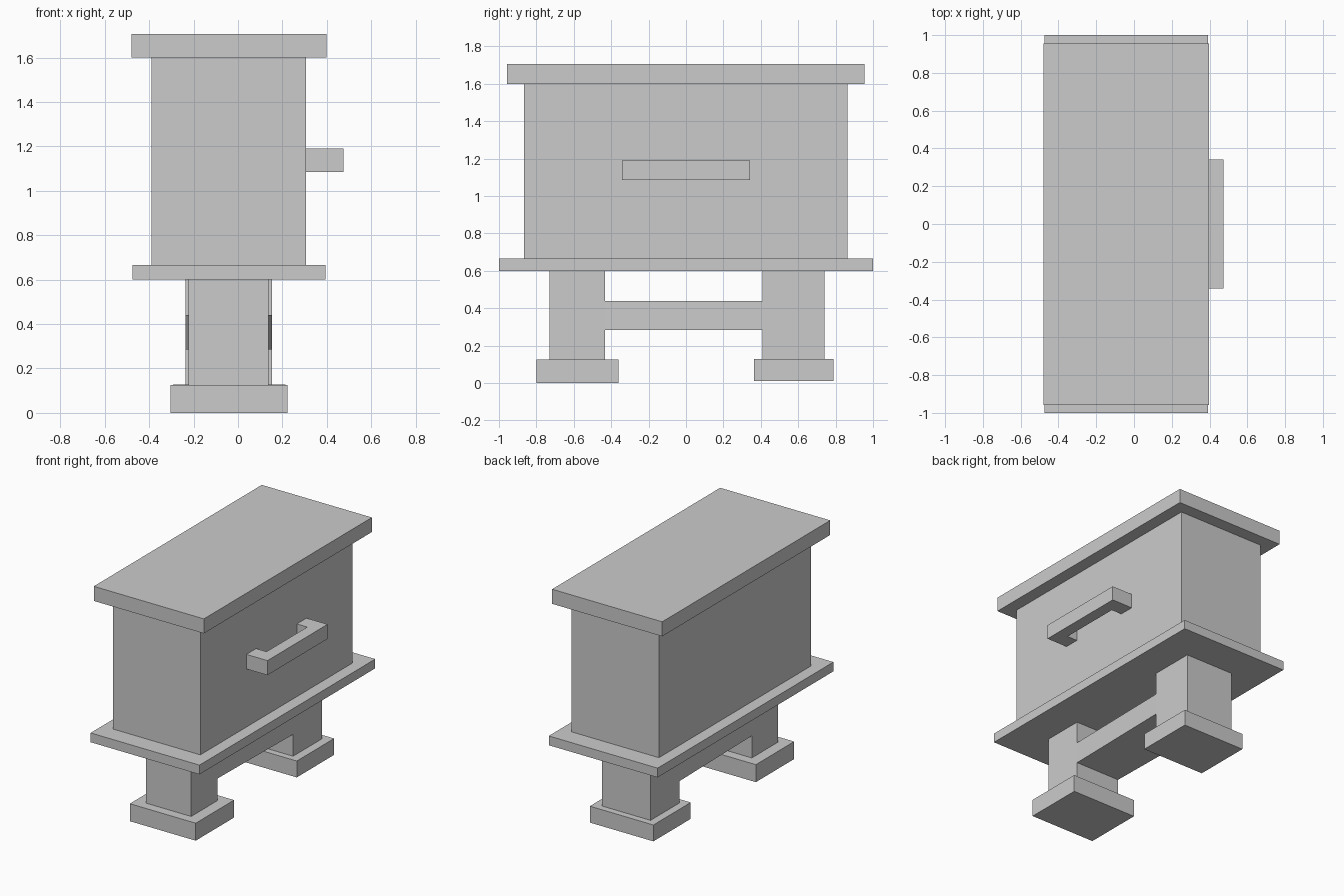
import bpy, bmesh

if "Cube" in bpy.data.objects:
    bpy.data.objects.remove(bpy.data.objects["Cube"])


def make_object(name, bm):
    bmesh.ops.recalc_face_normals(bm, faces=bm.faces)
    mesh = bpy.data.meshes.new(name)
    bm.to_mesh(mesh)
    bm.free()
    obj = bpy.data.objects.new(name, mesh)
    bpy.context.collection.objects.link(obj)
    return obj


def prism(name, outline, z0, z1):
    """Extrude an xy outline from z0 up to z1."""
    bm = bmesh.new()
    face = bm.faces.new([bm.verts.new((x, y, z0)) for x, y in outline])
    top = bmesh.ops.extrude_face_region(bm, geom=[face])["geom"]
    verts = [v for v in top if isinstance(v, bmesh.types.BMVert)]
    bmesh.ops.translate(bm, verts=verts, vec=(0, 0, z1 - z0))
    return make_object(name, bm)


def box(name, x0, x1, y0, y1, z0, z1):
    return prism(name, [(x0, y0), (x1, y0), (x1, y1), (x0, y1)], z0, z1)


# Cabinet: lid, body and base plate
box("lid", -0.479, 0.398, -0.957, 0.955, 1.60, 1.705)
box("body", -0.389, 0.307, -0.867, 0.863, 0.665, 1.60)
box("base_plate", -0.474, 0.393, -1.0, 1.0, 0.60, 0.667)

# Bracket-shaped handle on the right side
hx0, hx1, hx2, hy, hi = 0.307, 0.39, 0.474, 0.342, 0.232
prism("handle", [(hx0, -hy), (hx2, -hy), (hx2, hy), (hx0, hy),
                 (hx0, hi), (hx1, hi), (hx1, -hi), (hx0, -hi)], 1.085, 1.19)

# Legs standing on wider feet
box("front_leg", -0.222, 0.138, -0.73, -0.432, 0.125, 0.60)
box("back_leg", -0.236, 0.152, 0.41, 0.74, 0.125, 0.60)
box("front_foot", -0.303, 0.222, -0.798, -0.362, 0.0, 0.126)
box("back_foot", -0.292, 0.214, 0.363, 0.788, 0.01, 0.128)

# Stretcher widening slightly toward the back leg
prism("stretcher", [(-0.222, -0.432), (0.138, -0.432),
                    (0.152, 0.41), (-0.236, 0.41)], 0.285, 0.44)
